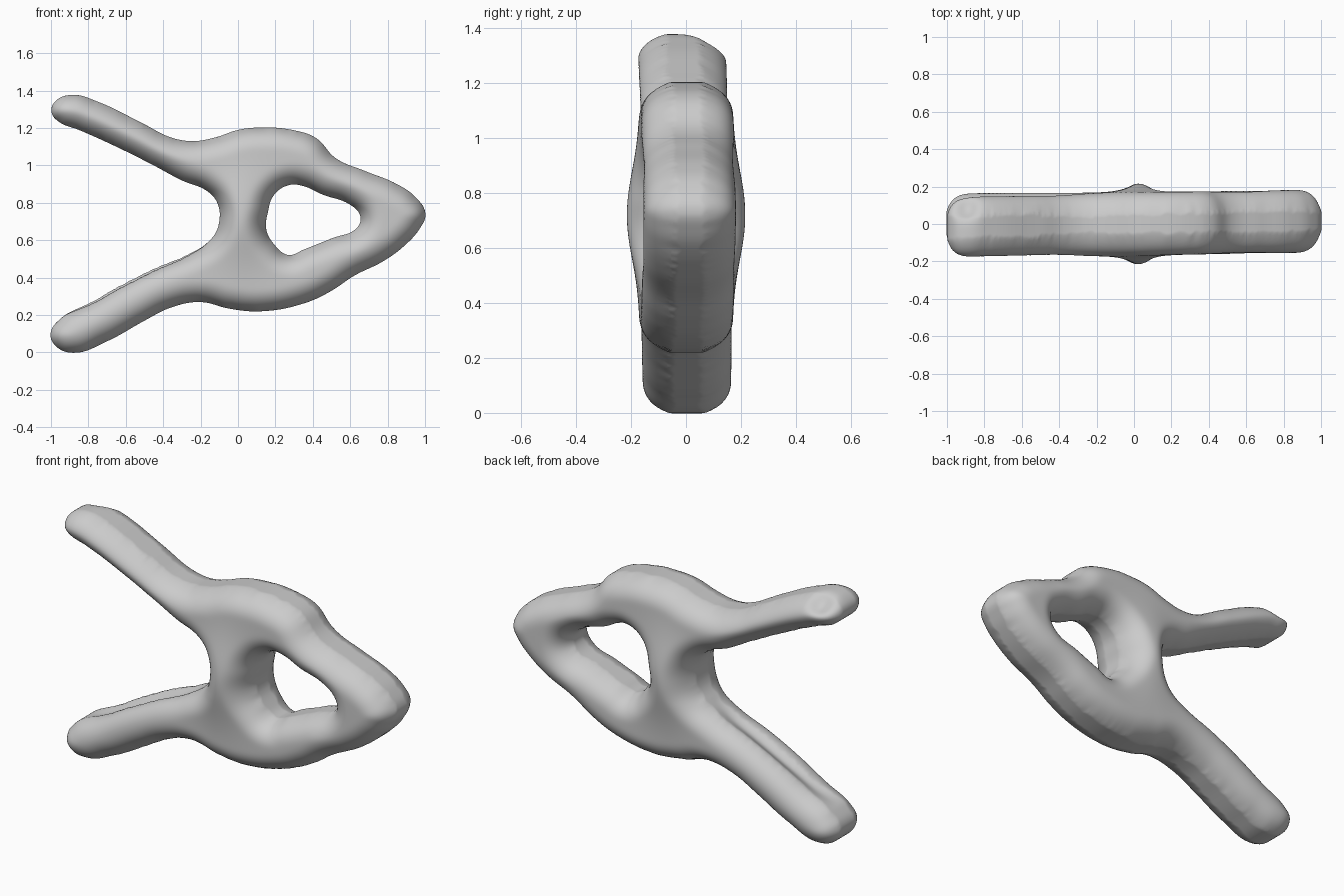
import bpy
from math import exp, sqrt
from mathutils import Vector
from mathutils.kdtree import KDTree

if "Cube" in bpy.data.objects:
    bpy.data.objects.remove(bpy.data.objects["Cube"])

# Front silhouette (x, z) and the opening inside it
OUTER = [(-1, 1.29), (-.97, 1.35), (-.88, 1.378), (-.76, 1.345), (-.5, 1.22), (-.36, 1.15),
         (-.24, 1.13), (-.12, 1.15), (0, 1.19), (.12, 1.203), (.3, 1.188), (.42, 1.145),
         (.52, 1.04), (.68, .97), (.85, .9), (.95, .83), (1.003, .74), (.97, .66), (.9, .58),
         (.78, .49), (.62, .41), (.5, .33), (.36, .265), (.12, .22), (-.05, .235),
         (-.2, .27), (-.36, .24), (-.5, .17), (-.7, .06), (-.88, -.002), (-.97, .03),
         (-1.003, .1), (-.95, .18), (-.8, .27), (-.65, .36), (-.45, .46), (-.25, .54),
         (-.14, .61), (-.1, .7), (-.11, .8), (-.16, .86), (-.3, .92), (-.45, 1.0),
         (-.65, 1.1), (-.85, 1.19), (-.96, 1.235)]
HOLE = [(.15, .66), (.16, .75), (.19, .84), (.27, .895), (.35, .89), (.45, .845), (.6, .79),
        (.655, .73), (.64, .67), (.5, .61), (.35, .55), (.27, .52), (.2, .57)]
T = 0.168     # half depth


def evaluated_mesh(ob):
    bpy.context.view_layer.update()
    return bpy.data.meshes.new_from_object(ob.evaluated_get(bpy.context.evaluated_depsgraph_get()))


# Slab from the smooth outline
curve = bpy.data.curves.new("outline", 'CURVE')
curve.dimensions = '2D'
curve.fill_mode = 'BOTH'
curve.extrude = T
curve.resolution_u = 12
for loop in (OUTER, HOLE):
    sp = curve.splines.new('BEZIER')
    sp.bezier_points.add(len(loop) - 1)
    for bp, (x, z) in zip(sp.bezier_points, loop):
        bp.co = (x, z, 0)
        bp.handle_left_type = bp.handle_right_type = 'AUTO'
    sp.use_cyclic_u = True
outline = bpy.data.objects.new("outline", curve)
bpy.context.collection.objects.link(outline)
slab = evaluated_mesh(outline)
bpy.data.objects.remove(outline)

edge_tree = KDTree(len(slab.vertices))
for i, v in enumerate(slab.vertices):
    edge_tree.insert((v.co.x, v.co.y, 0), i)
edge_tree.balance()

# Even surface for sculpting
body = bpy.data.objects.new("forked_body", slab)
bpy.context.collection.objects.link(body)
rm = body.modifiers.new("remesh", 'REMESH')
rm.mode = 'VOXEL'
rm.voxel_size = 0.013
body.data = evaluated_mesh(body)
body.modifiers.clear()

dent = Vector((-.9, .1, 1.36))
for v in body.data.vertices:
    x, z, y = v.co.x, v.co.y, -v.co.z
    d = edge_tree.find((x, z, 0))[2]
    # rounded edges
    r, depth = .118, .142 - .03 * min(1, max(0, (-x - .75) / .2))
    if d < r:
        y *= (T - depth + depth * sqrt(1 - (1 - d / r) ** 2)) / T
    # swelling on the middle column
    y *= 1 + .29 * exp(-((x - .01) / .16) ** 2 - ((z - .72) / .22) ** 2)
    # slight twist, lower prong straight and a bit thinner
    if z < .6 and x < 0:
        y = y * (1 + .04 * x) + .004 * -x
    else:
        y += .016 * x
    # groove along the inner side of the lower prong
    if -.94 < x < -.15 and .13 + .46 * (x + .9) < z < .65:
        w = max(0, 1 - ((x + .55) / .39) ** 2) * exp(-((y + .01) / .06) ** 2)
        x, z = x + .018 * w, z - .04 * w
    p = Vector((x, y, z))
    # worn dent on the upper prong tip
    p += Vector((.01, -.03, -.045)) * exp(-((p - dent).length / .06) ** 2)
    v.co = p

sm = body.modifiers.new("smooth", 'SMOOTH')
sm.factor = 0.5
sm.iterations = 9
body.data = evaluated_mesh(body)
body.modifiers.clear()
body.data.name = "forked_body"
for poly in body.data.polygons:
    poly.use_smooth = True
